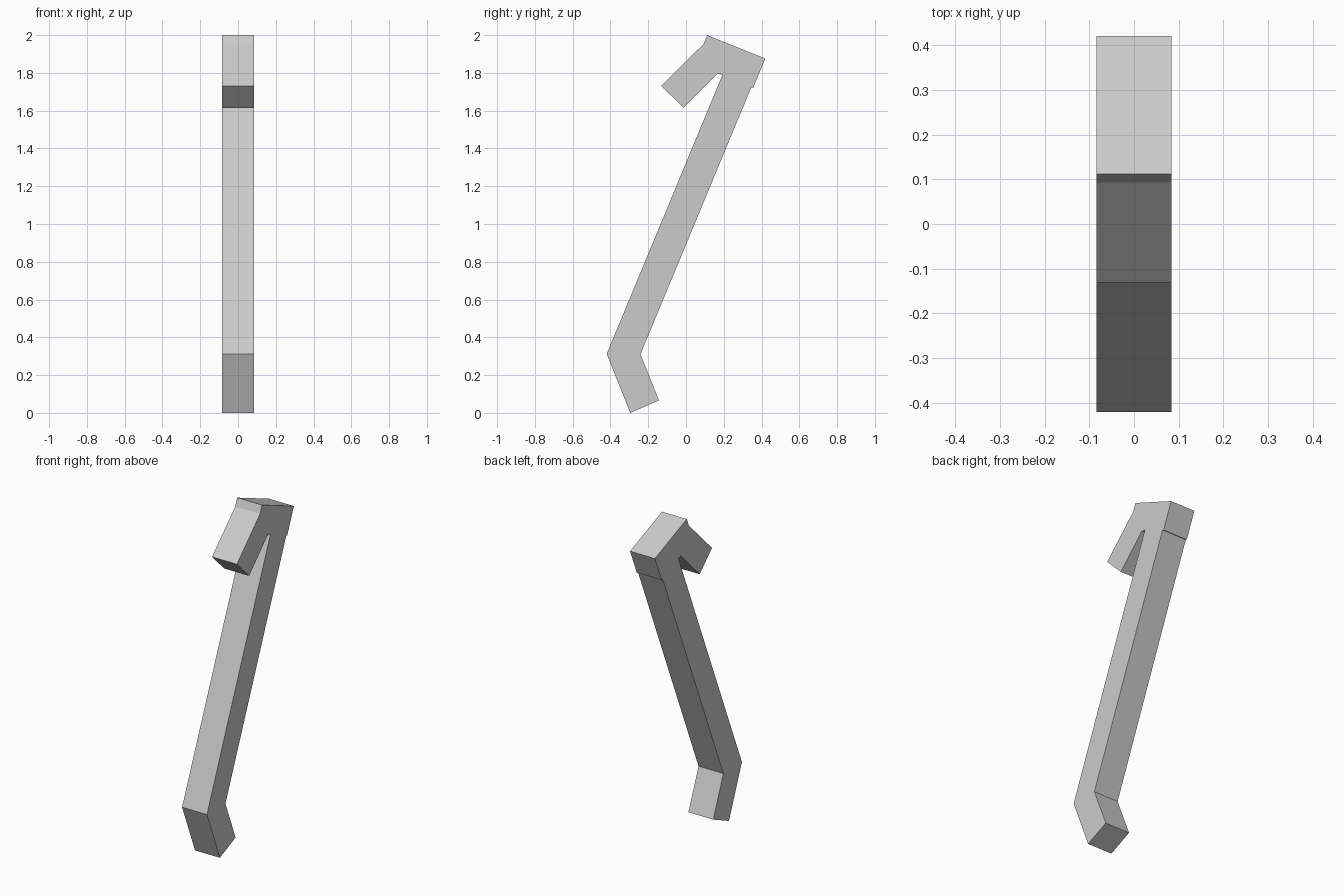
import bpy
import bmesh

cube = bpy.data.objects.get("Cube")
if cube:
    bpy.data.objects.remove(cube, do_unlink=True)

HALF_WIDTH = 0.084

# Plain grey for the whole part
grey = bpy.data.materials.new("light_grey")
grey.use_nodes = True
colour = (0.6, 0.6, 0.6, 1.0)
grey.diffuse_color = colour
grey.node_tree.nodes["Principled BSDF"].inputs["Base Color"].default_value = colour

# Side outline (y, z): angled foot, slanted shaft, then the hooked head
foot_and_back = [(-0.295, 0.0), (-0.143, 0.066), (-0.241, 0.31), (0.346, 1.724)]
head = [(0.355, 1.72), (0.42, 1.876), (0.112, 2.0), (0.093, 1.953)]
hook = [(-0.131, 1.731), (-0.013, 1.615), (0.168, 1.796)]
shaft_front = [(0.193, 1.79), (-0.42, 0.312)]
outline = foot_and_back + head + hook + shaft_front


def extrude_outline(name, points, half_width, material):
    """Extrude a side outline across the width into a solid."""
    bm = bmesh.new()
    face = bm.faces.new([bm.verts.new((-half_width, y, z)) for y, z in points])
    result = bmesh.ops.extrude_face_region(bm, geom=[face], use_keep_orig=True)
    moved = [v for v in result["geom"] if isinstance(v, bmesh.types.BMVert)]
    bmesh.ops.translate(bm, verts=moved, vec=(2 * half_width, 0, 0))
    bmesh.ops.recalc_face_normals(bm, faces=bm.faces[:])
    mesh = bpy.data.meshes.new(name)
    bm.to_mesh(mesh)
    bm.free()
    mesh.materials.append(material)
    obj = bpy.data.objects.new(name, mesh)
    bpy.context.collection.objects.link(obj)
    return obj


extrude_outline("hooked_bar", outline, HALF_WIDTH, grey)
